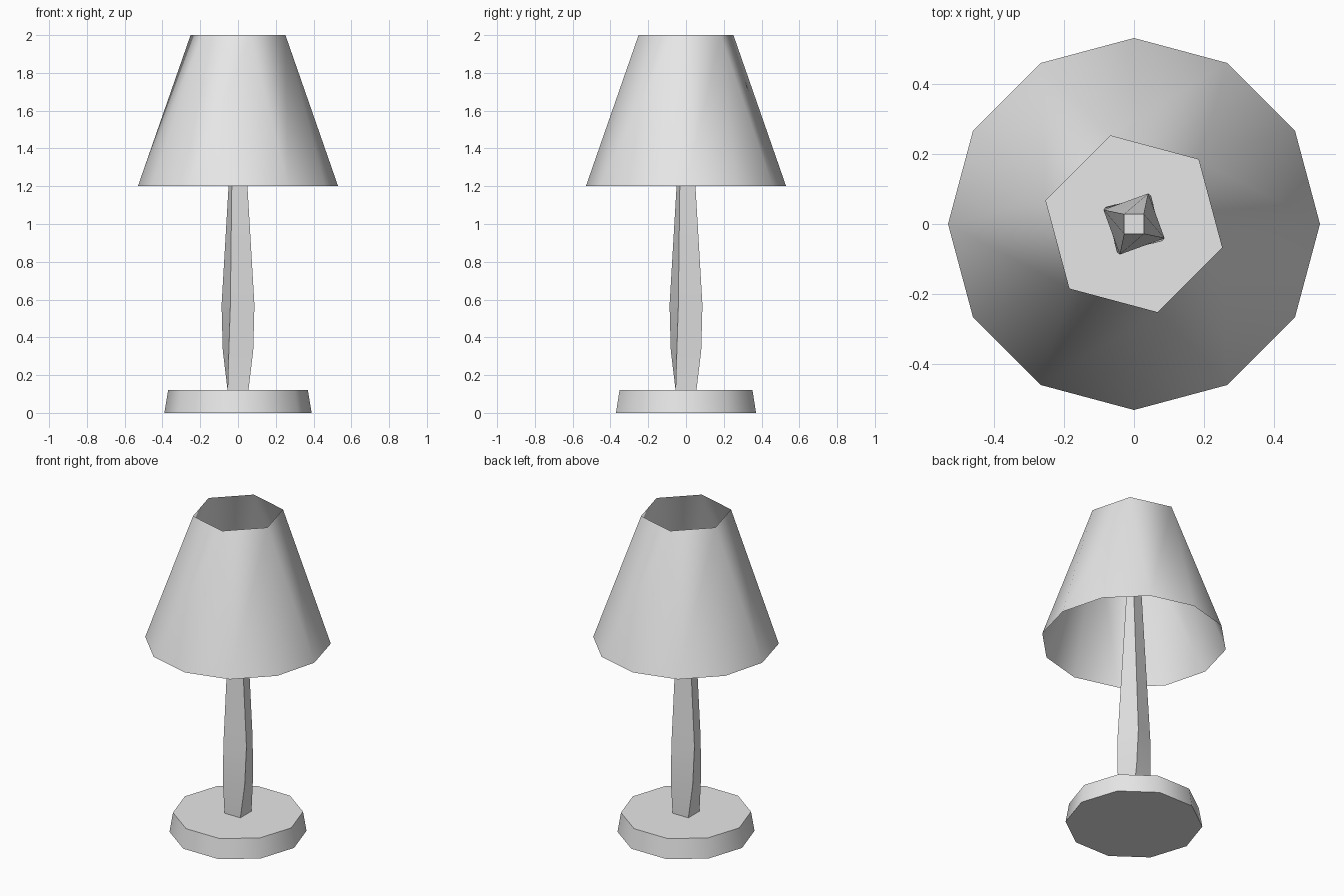
import bpy
import bmesh
from math import cos, sin, radians

default_cube = bpy.data.objects.get("Cube")
if default_cube:
    bpy.data.objects.remove(default_cube, do_unlink=True)

grey = bpy.data.materials.new("light_grey")
grey.use_nodes = True
colour = (0.8, 0.8, 0.8, 1)
grey.diffuse_color = colour
grey.node_tree.nodes["Principled BSDF"].inputs["Base Color"].default_value = colour


def ring(bm, sides, radius, z, turn=0):
    """Regular polygon of vertices at height z, first corner at angle turn."""
    angles = [radians(turn + 360 * i / sides) for i in range(sides)]
    return [bm.verts.new((radius * cos(a), radius * sin(a), z)) for a in angles]


def finish(bm, name):
    mesh = bpy.data.meshes.new(name)
    bm.to_mesh(mesh)
    bm.free()
    mesh.materials.append(grey)
    obj = bpy.data.objects.new(name, mesh)
    bpy.context.collection.objects.link(obj)
    bpy.ops.object.select_all(action="DESELECT")
    obj.select_set(True)
    bpy.context.view_layer.objects.active = obj
    bpy.ops.object.shade_smooth_by_angle(angle=radians(45))
    return obj


def loft(name, sides, sections):
    """Closed solid through (radius, z, turn) sections."""
    bm = bmesh.new()
    rings = [ring(bm, sides, *s) for s in sections]
    for low, high in zip(rings, rings[1:]):
        for i in range(sides):
            j = (i + 1) % sides
            bm.faces.new((low[i], low[j], high[j], high[i]))
    bm.faces.new(rings[0][::-1])
    bm.faces.new(rings[-1])
    return finish(bm, name)


# Ten-sided foot
loft("base", 10, [(0.39, 0, 0), (0.37, 0.12, 0)])

# Slightly twisted square stem
loft("stem", 4, [(0.078, 0.12, 45), (0.094, 0.33, 59),
                 (0.096, 0.57, 65), (0.04, 1.57, 45)])

# Open shade: twelve sides at the bottom narrowing to six at the top
bm = bmesh.new()
bottom = ring(bm, 12, 0.53, 1.2)
top = ring(bm, 6, 0.26, 2.0, 15 - 30)
for i in range(6):
    before, after, following = (bottom[(2 * i + k) % 12] for k in (-1, 0, 1))
    bm.faces.new((before, after, top[i]))
    bm.faces.new((after, following, top[(i + 1) % 6], top[i]))
finish(bm, "shade")
